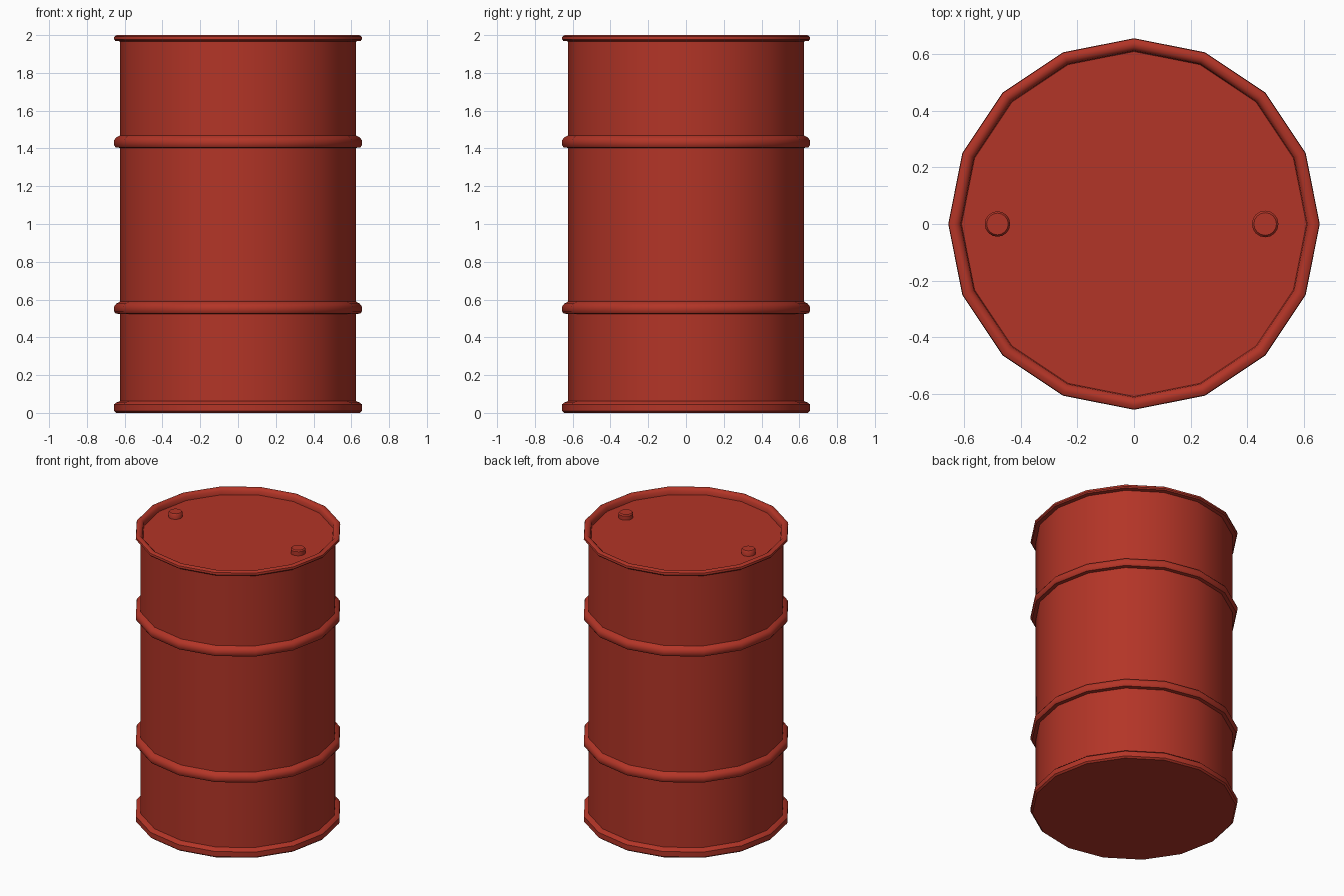
import bpy, bmesh, math

if "Cube" in bpy.data.objects:
    bpy.data.objects.remove(bpy.data.objects["Cube"])

SIDES = 16
red = bpy.data.materials.new("red_paint")
red.diffuse_color = (0.45, 0.035, 0.02, 1)
red.use_nodes = True
red.node_tree.nodes["Principled BSDF"].inputs["Base Color"].default_value = red.diffuse_color


def lathe(name, profile, sides, x=0.0, angle=40):
    """Spin an (r, z) profile into a closed faceted solid; end points get caps."""
    bm = bmesh.new()
    rings = []
    for r, z in profile:
        rings.append([bm.verts.new((x + r * math.cos(2 * math.pi * i / sides),
                                    r * math.sin(2 * math.pi * i / sides), z))
                      for i in range(sides)])
    for low, high in zip(rings, rings[1:]):
        for i in range(sides):
            j = (i + 1) % sides
            bm.faces.new((low[i], low[j], high[j], high[i]))
    bm.faces.new(rings[0][::-1])
    bm.faces.new(rings[-1])
    mesh = bpy.data.meshes.new(name)
    bm.to_mesh(mesh)
    bm.free()
    ob = bpy.data.objects.new(name, mesh)
    bpy.context.collection.objects.link(ob)
    mesh.materials.append(red)
    bpy.ops.object.select_all(action='DESELECT')
    ob.select_set(True)
    bpy.context.view_layer.objects.active = ob
    bpy.ops.object.shade_smooth_by_angle(angle=math.radians(angle))
    return ob


def hoop(z):
    """Raised rolling hoop in the wall, sharp below and sloped above."""
    return [(0.625, z - 0.03), (0.648, z - 0.027), (0.656, z - 0.015),
            (0.656, z + 0.01), (0.645, z + 0.025), (0.625, z + 0.036)]


# Drum shell: base rim, wall with two hoops, top rim and recessed lid
shell = [(0.645, 0.0), (0.656, 0.01), (0.656, 0.045), (0.645, 0.055), (0.625, 0.062)]
shell += hoop(0.553) + hoop(1.433)
shell += [(0.625, 1.967), (0.65, 1.97), (0.657, 1.978), (0.655, 1.992),
          (0.642, 2.0), (0.626, 1.998), (0.613, 1.985), (0.61, 1.957)]
lathe("drum_shell", shell, SIDES)

# Screw plugs on the lid
for name, x, r in (("small_plug", -0.483, 0.045), ("large_plug", 0.464, 0.047)):
    lathe(name, [(r, 1.95), (r, 1.985), (r * 0.85, 1.993)], 16, x)
